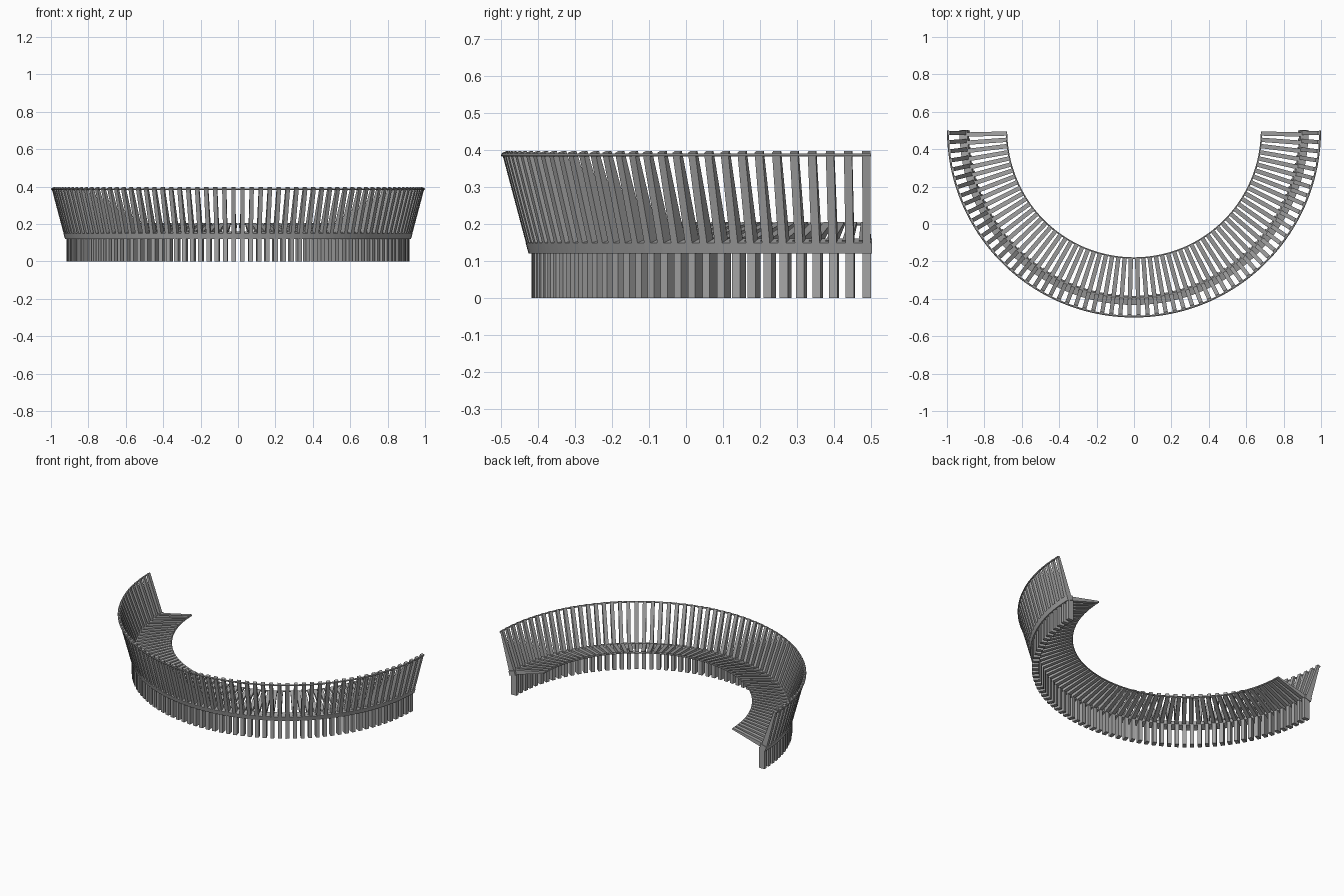
import bpy, bmesh, math
from mathutils import Vector

if "Cube" in bpy.data.objects:
    bpy.data.objects.remove(bpy.data.objects["Cube"], do_unlink=True)

CENTRE_Y = 0.5
SLATS = 64

grey = bpy.data.materials.new("painted_grey")
grey.use_nodes = True
colour = (0.38, 0.38, 0.38, 1)
grey.diffuse_color = colour
grey.node_tree.nodes["Principled BSDF"].inputs["Base Color"].default_value = colour


def place(radius, z, angle, shift=0):
    """Point on the bench arc, shifted sideways along the tangent."""
    s, c = math.sin(angle), math.cos(angle)
    return Vector((radius * s + shift * c, CENTRE_Y - radius * c + shift * s, z))


def finish(name, bm):
    bmesh.ops.recalc_face_normals(bm, faces=bm.faces)
    mesh = bpy.data.meshes.new(name)
    bm.to_mesh(mesh)
    bm.free()
    mesh.materials.append(grey)
    bpy.context.collection.objects.link(bpy.data.objects.new(name, mesh))


def bridge(bm, a, b):
    n = len(a)
    for i in range(n):
        j = (i + 1) % n
        bm.faces.new((a[i], a[j], b[j], b[i]))


def slats(name, profile, width, end_gap):
    """Repeat a radial profile of the given width along the arc."""
    bm = bmesh.new()
    limit = math.pi / 2 - end_gap
    for i in range(SLATS):
        angle = limit * (2 * i / (SLATS - 1) - 1)
        a, b = [[bm.verts.new(place(r, z, angle, side * width / 2)) for r, z in profile]
                for side in (-1, 1)]
        bm.faces.new(a)
        bm.faces.new(b)
        bridge(bm, a, b)
    finish(name, bm)


def rail(name, profile, overhang=0.0, steps=96):
    """Sweep a closed profile along the whole arc."""
    bm = bmesh.new()
    limit = math.pi / 2 + overhang
    rings = []
    for i in range(steps + 1):
        angle = limit * (2 * i / steps - 1)
        rings.append([bm.verts.new(place(r, z, angle)) for r, z in profile])
    for a, b in zip(rings, rings[1:]):
        bridge(bm, a, b)
    bm.faces.new(rings[0])
    bm.faces.new(rings[-1])
    finish(name, bm)


def round_profile(r, z, size, sides=6):
    return [(r + size * math.cos(math.tau * k / sides), z + size * math.sin(math.tau * k / sides))
            for k in range(sides)]


# Upright legs, tapered leaning back slats and tapered rising seat slats
slats("legs", [(0.878, 0), (0.917, 0), (0.917, 0.125), (0.878, 0.135)], 0.023, 0.0135)
slats("back_slats", [(0.888, 0.135), (0.926, 0.125), (0.997, 0.392), (0.984, 0.397)], 0.022, 0.0135)
slats("seat_slats", [(0.915, 0.125), (0.92, 0.155), (0.683, 0.206), (0.68, 0.196)], 0.023, 0.024)

# Tilted support rail on top of the legs
rail("support_rail", [(0.884, 0.133), (0.925, 0.12), (0.933, 0.149), (0.892, 0.161)], 0.003)

# Thin rods tying the slat ends together
rail("top_rod", round_profile(0.995, 0.386, 0.005))
rail("seat_front_rod", round_profile(0.682, 0.2, 0.004), -0.015)
